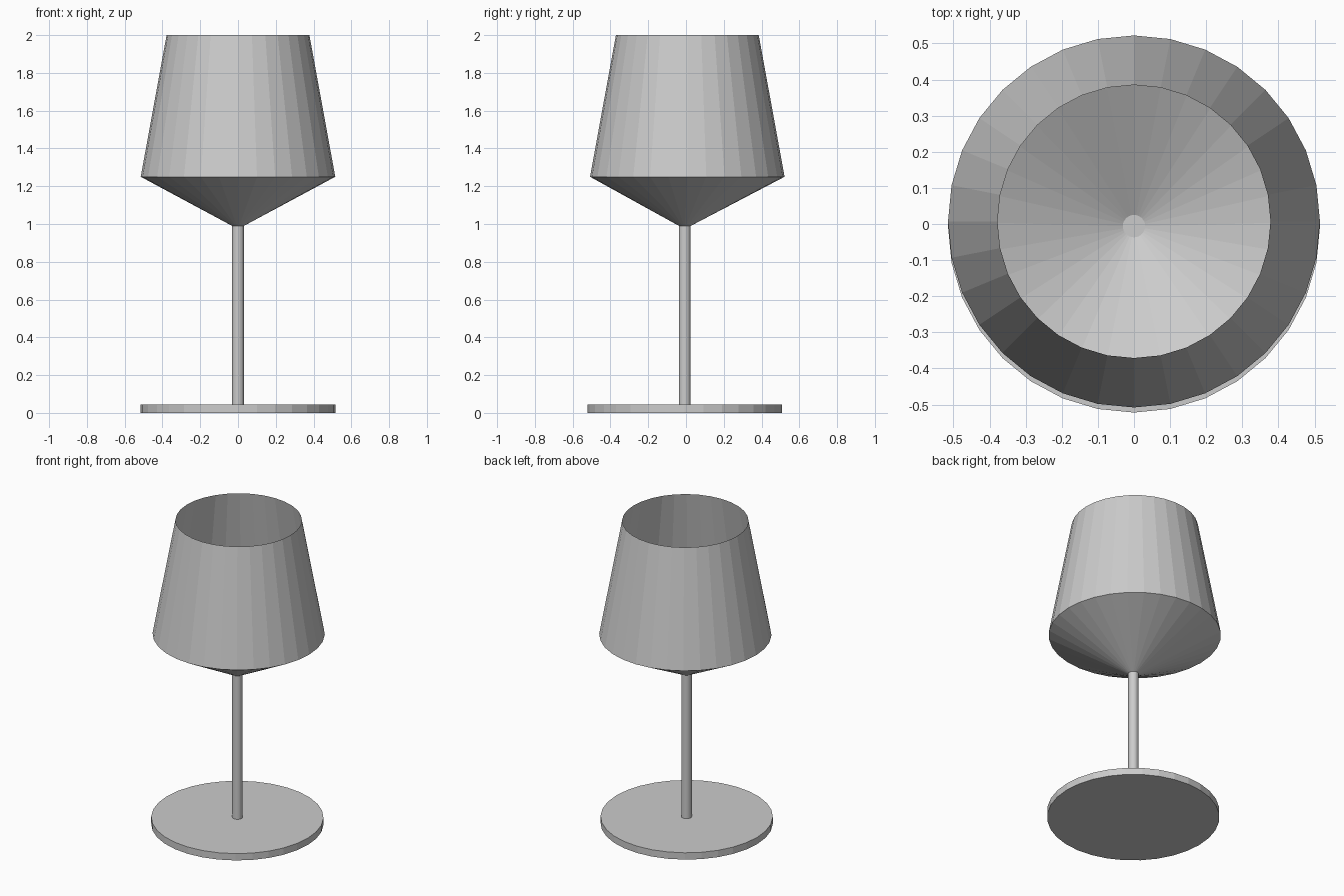
import bpy, bmesh, math

if "Cube" in bpy.data.objects:
    bpy.data.objects.remove(bpy.data.objects["Cube"])

SIDES = 32

grey = bpy.data.materials.new("plain grey")
grey.diffuse_color = (0.6, 0.6, 0.6, 1)
grey.use_nodes = True
grey.node_tree.nodes["Principled BSDF"].inputs["Base Color"].default_value = grey.diffuse_color


def lathe(name, rings, cap_bottom=False, cap_top=False):
    """Skin a stack of (radius, z, y offset) rings with flat facets."""
    bm = bmesh.new()
    loops = []
    for r, z, y in rings:
        loops.append([bm.verts.new((r * math.sin(math.tau * i / SIDES),
                                    y + r * math.cos(math.tau * i / SIDES), z))
                      for i in range(SIDES)])
    for low, high in zip(loops, loops[1:]):
        for i in range(SIDES):
            j = (i + 1) % SIDES
            bm.faces.new((low[j], low[i], high[i], high[j]))
    if cap_bottom:
        bm.faces.new(loops[0])
    if cap_top:
        bm.faces.new(loops[-1][::-1])
    mesh = bpy.data.meshes.new(name)
    bm.to_mesh(mesh)
    bm.free()
    mesh.materials.append(grey)
    obj = bpy.data.objects.new(name, mesh)
    bpy.context.collection.objects.link(obj)
    return obj


# Round foot
lathe("base", [(0.515, 0.0, -0.007), (0.515, 0.045, -0.007)], True, True)

# Thin stem
lathe("stem", [(0.031, 0.045, -0.006), (0.031, 0.99, -0.006)], False, True)

# Open, thin-walled bowl: cone underside, then tapering wall
lathe("bowl", [(0.031, 0.99, -0.006), (0.515, 1.25, 0.007), (0.378, 2.0, 0.007)])
